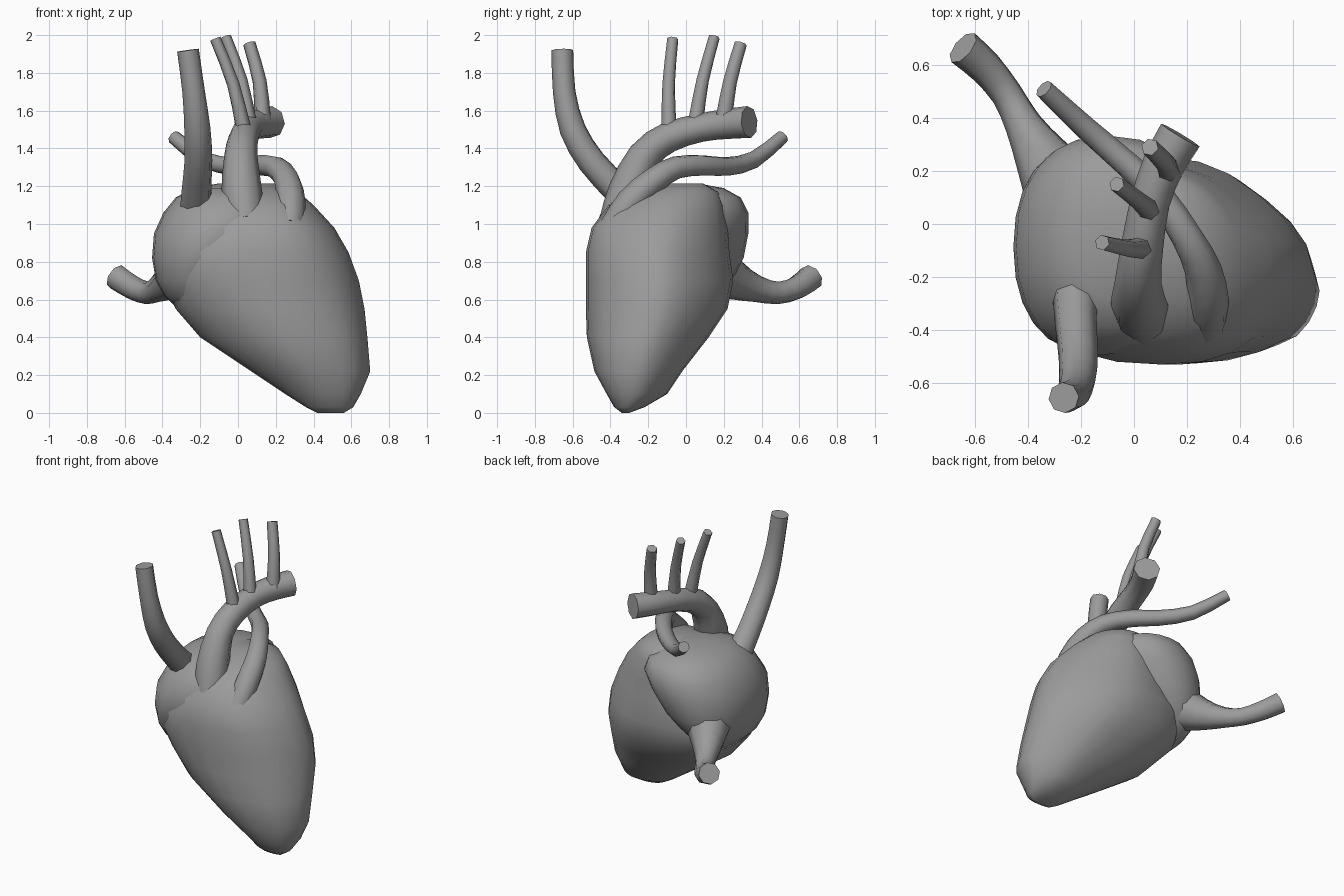
import bpy, bmesh, math
from mathutils import Vector

mat = bpy.data.materials.new("neutral grey")
mat.diffuse_color = (0.33, 0.33, 0.33, 1)


def skin(name, rings, angle):
    """Bridge a list of equal-length vertex rings and cap both ends."""
    bm = bmesh.new()
    loops = [[bm.verts.new(p) for p in ring] for ring in rings]
    n = len(loops[0])
    for a, b in zip(loops, loops[1:]):
        for i in range(n):
            j = (i + 1) % n
            bm.faces.new((a[i], a[j], b[j], b[i]))
    bm.faces.new(loops[0][::-1])
    bm.faces.new(loops[-1])
    bmesh.ops.recalc_face_normals(bm, faces=bm.faces)
    me = bpy.data.meshes.new(name)
    bm.to_mesh(me)
    bm.free()
    me.materials.append(mat)
    ob = bpy.data.objects.new(name, me)
    bpy.context.collection.objects.link(ob)
    bpy.ops.object.select_all(action='DESELECT')
    ob.select_set(True)
    bpy.context.view_layer.objects.active = ob
    bpy.ops.object.shade_smooth_by_angle(angle=math.radians(angle))
    return ob


def body(name, levels, n=24):
    """Stack of rounded slices: z, x min, x max, y min, y max, then the
    fullness of the back right, back left and front left corners."""
    rings = []
    for z, x0, x1, y0, y1, *corners in levels:
        ring = []
        for i in range(n):
            t = 2 * math.pi * i / n
            c, s = math.cos(t), math.sin(t)
            e = 2 / (2.2 + sum(w * max(0, math.cos(t - math.radians(45 + 90 * k)))
                               for k, w in enumerate(corners)))
            ring.append(((x0 + x1) / 2 + (x1 - x0) / 2 * math.copysign(abs(c) ** e, c),
                         (y0 + y1) / 2 + (y1 - y0) / 2 * math.copysign(abs(s) ** e, s), z))
        rings.append(ring)
    return skin(name, rings, 50)


def vessel(name, pts, n=8, sub=2):
    """Round tube through (x, y, z, radius) points, smoothed between them."""
    P = [Vector(p) for p in pts]
    P = [P[0] * 2 - P[1]] + P + [P[-1] * 2 - P[-2]]
    path = []
    for a, b, c, d in zip(P, P[1:], P[2:], P[3:]):
        for k in range(sub):
            t = k / sub
            path.append(0.5 * (2 * b + (c - a) * t + (2 * a - 5 * b + 4 * c - d) * t * t
                               + (3 * b - a - 3 * c + d) * t ** 3))
    path.append(P[-2])
    rings, u = [], None
    for i, p in enumerate(path):
        q, r = path[max(i - 1, 0)], path[min(i + 1, len(path) - 1)]
        d = (r.xyz - q.xyz).normalized()
        u = d.orthogonal() if u is None else u - d * u.dot(d)
        u.normalize()
        v = d.cross(u)
        rings.append([p.xyz + p.w * (u * math.cos(2 * math.pi * k / n)
                                     + v * math.sin(2 * math.pi * k / n)) for k in range(n)])
    return skin(name, rings, 65)


# Main chambers, tapering to the apex at lower right
body("ventricles", [
    (0.0, 0.42, 0.56, -0.34, -0.30, 0, 0, 0),
    (0.03, 0.36, 0.61, -0.38, -0.22, -0.3, 0.1, -0.3),
    (0.10, 0.25, 0.65, -0.42, -0.10, -0.5, 0.2, -0.4),
    (0.22, 0.07, 0.70, -0.485, -0.02, -0.5, 0.3, -0.5),
    (0.40, -0.20, 0.685, -0.525, 0.12, -0.5, 0.4, -0.45),
    (0.55, -0.33, 0.67, -0.53, 0.22, -0.55, 0.4, -0.25),
    (0.70, -0.40, 0.64, -0.53, 0.25, -0.55, 0.3, 0.1),
    (0.85, -0.38, 0.585, -0.53, 0.23, -0.55, 0, 0.4),
    (0.98, -0.28, 0.51, -0.50, 0.22, -0.5, 0, 0.5),
    (1.10, -0.16, 0.40, -0.41, 0.20, -0.4, 0, 0.5),
    (1.17, -0.08, 0.32, -0.29, 0.17, -0.3, 0, 0.4),
    (1.215, 0.0, 0.2, -0.13, 0.09, 0, 0, 0)])

# Upper chambers, bulging to the left and back
body("atria", [
    (0.55, -0.32, -0.20, -0.28, 0.05, 0, 0, 0),
    (0.62, -0.39, -0.12, -0.37, 0.16, 0, 0, 0),
    (0.70, -0.435, -0.02, -0.43, 0.245, 0, 0, 0),
    (0.82, -0.455, 0.10, -0.48, 0.305, 0, 0, 0),
    (0.95, -0.445, 0.20, -0.495, 0.33, 0, 0, 0),
    (1.06, -0.395, 0.25, -0.45, 0.33, 0, 0, 0),
    (1.14, -0.33, 0.22, -0.39, 0.29, 0, 0, 0),
    (1.19, -0.24, 0.13, -0.28, 0.20, 0, 0, 0),
    (1.215, -0.10, 0.05, -0.12, 0.06, 0, 0, 0)])

# Large veins
vessel("upper_vein", [
    (-0.22, -0.24, 1.06, 0.09), (-0.22, -0.36, 1.18, 0.08), (-0.21, -0.50, 1.33, 0.075),
    (-0.215, -0.60, 1.50, 0.07), (-0.235, -0.645, 1.70, 0.06), (-0.265, -0.655, 1.92, 0.058)])
vessel("lower_vein", [
    (-0.26, 0.12, 0.78, 0.16), (-0.35, 0.26, 0.70, 0.105), (-0.42, 0.38, 0.655, 0.07),
    (-0.48, 0.49, 0.635, 0.06), (-0.56, 0.59, 0.665, 0.065), (-0.645, 0.665, 0.72, 0.07)])

# Arching arteries
vessel("aorta", [
    (0.04, -0.36, 1.01, 0.10), (0.02, -0.305, 1.17, 0.108), (0.015, -0.22, 1.36, 0.088),
    (0.03, -0.09, 1.46, 0.08), (0.06, 0.08, 1.51, 0.075), (0.11, 0.22, 1.53, 0.08),
    (0.175, 0.335, 1.54, 0.085)])
vessel("pulmonary_artery", [
    (0.27, -0.38, 0.98, 0.08), (0.28, -0.29, 1.12, 0.078), (0.26, -0.17, 1.23, 0.07),
    (0.20, -0.05, 1.30, 0.06), (0.10, 0.10, 1.31, 0.055), (-0.02, 0.22, 1.305, 0.05),
    (-0.18, 0.36, 1.34, 0.045), (-0.34, 0.51, 1.46, 0.037)])

# Three branches rising from the arch
branches = [((0.03, -0.09, 1.50), (-0.12, -0.07, 1.98), 0.034),
            ((0.06, 0.05, 1.53), (-0.065, 0.15, 1.99), 0.034),
            ((0.13, 0.20, 1.55), (0.06, 0.29, 1.955), 0.038)]
for i, (a, b, r) in enumerate(branches):
    a, b = Vector(a), Vector(b)
    mid = a.lerp(b, 0.5) + Vector((0.02, -0.012, 0))
    vessel(f"arch_branch_{i + 1}", [(*a, r + 0.008), (*mid, r), (*b, r - 0.004)], n=6)
